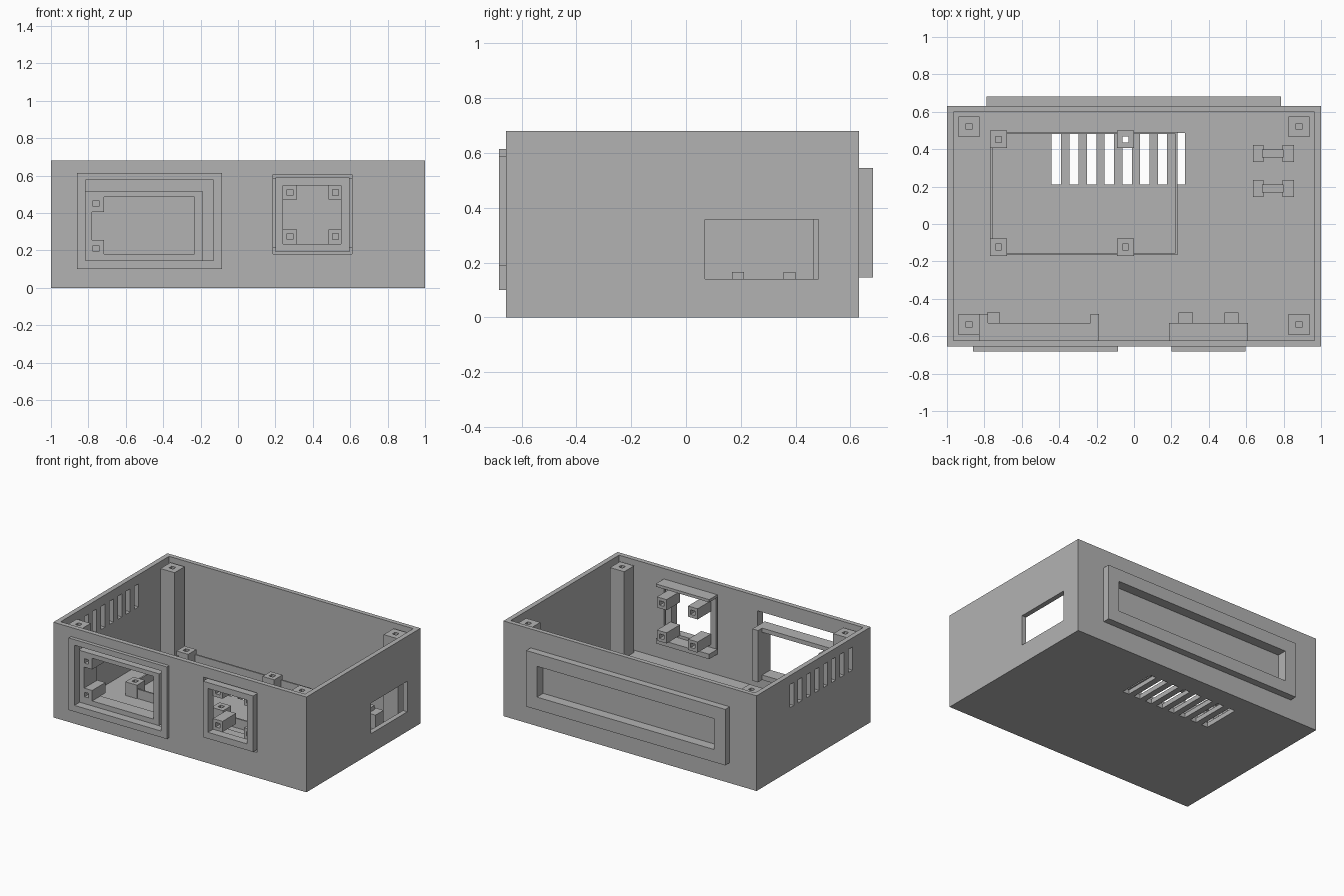
import bpy
import bmesh
from mathutils import Vector

start = bpy.data.objects.get("Cube")
if start:
    bpy.data.objects.remove(start, do_unlink=True)

grey = bpy.data.materials.new("plain_grey")
grey.use_nodes = True
GREY = (0.45, 0.45, 0.45, 1)
grey.diffuse_color = GREY
grey.node_tree.nodes["Principled BSDF"].inputs["Base Color"].default_value = GREY


def boxes(name, *spans):
    """One object of blocks, each given as (x0, x1, y0, y1, z0, z1)."""
    bm = bmesh.new()
    for x0, x1, y0, y1, z0, z1 in spans:
        lo, hi = Vector((x0, y0, z0)), Vector((x1, y1, z1))
        verts = bmesh.ops.create_cube(bm, size=1)["verts"]
        bmesh.ops.scale(bm, vec=hi - lo, verts=verts)
        bmesh.ops.translate(bm, vec=(lo + hi) / 2, verts=verts)
    mesh = bpy.data.meshes.new(name)
    bm.to_mesh(mesh)
    bm.free()
    mesh.materials.append(grey)
    obj = bpy.data.objects.new(name, mesh)
    bpy.context.collection.objects.link(obj)
    return obj


def cut(obj, *spans):
    """Subtract blocks from an object and bake the result."""
    cutter = boxes("cutter", *spans)
    cutter.hide_render = True
    mod = obj.modifiers.new("cut", "BOOLEAN")
    mod.operation = "DIFFERENCE"
    mod.solver = "EXACT"
    mod.object = cutter
    graph = bpy.context.evaluated_depsgraph_get()
    baked = bpy.data.meshes.new_from_object(obj.evaluated_get(graph))
    obj.modifiers.clear()
    obj.data = baked
    bpy.data.objects.remove(cutter, do_unlink=True)
    return obj


def around(x, y, r, z0, z1):
    """Upright square block centred on x, y."""
    return (x - r, x + r, y - r, y + r, z0, z1)


def facing(x, z, r, y0, y1):
    """Horizontal square block running along y."""
    return (x - r, x + r, y0, y1, z - r, z + r)


FRONT, BACK, TOP = -0.656, 0.632, 0.68
IN_FRONT, IN_BACK, IN_X, FLOOR = -0.622, 0.6, 0.965, 0.033
LIP = 0.682
HOLE = 0.016

# Open case with its windows and vents
case = boxes("case", (-1, 1, FRONT, BACK, 0, TOP))
cut(case, (-IN_X, IN_X, IN_FRONT, IN_BACK, FLOOR, 1))
display_window = (-0.815, -0.13, -0.8, -0.6, 0.145, 0.575)
square_window = (0.188, 0.61, -0.8, -0.6, 0.18, 0.605)
side_window = (0.9, 1.1, 0.07, 0.483, 0.14, 0.358)
back_recess = (-0.7, 0.7, 0.612, 0.8, 0.235, 0.455)
pitch = 0.0945
floor_vents = [(-0.44 + i * pitch, -0.39 + i * pitch, 0.212, 0.487, -0.1, 0.06)
               for i in range(8)]
wall_vents = [(-1.1, -0.9, -0.45 + i * pitch, -0.405 + i * pitch, 0.45, 0.615)
              for i in range(8)]
cut(case, display_window, square_window, side_window, back_recess,
    *floor_vents, *wall_vents)

# Raised surrounds on the outside
back_surround = boxes("back_surround", (-0.788, 0.785, BACK, LIP, 0.145, 0.545))
cut(back_surround, back_recess)
display_surround = boxes("display_surround", (-0.86, -0.085, -LIP, FRONT, 0.1, 0.615))
cut(display_surround, display_window)
square_surround = boxes("square_surround", (0.2, 0.597, -LIP, IN_FRONT, 0.19, 0.59))
cut(square_surround, (0.24, 0.55, -0.8, -0.5, 0.235, 0.548))

# Corner screw posts
for side, sx in (("right", -1), ("left", 1)):
    for end, y in (("front", -0.538), ("back", 0.52)):
        post = boxes(f"{end}_{side}_corner_post",
                     around(sx * 0.882, y, 0.056, FLOOR - 0.005, 0.652))
        cut(post, around(sx * 0.882, y, HOLE, 0.4, 1))

# Board standoffs and the thin rim around the board
for i, (x, y) in enumerate((x, y) for x in (-0.725, -0.045) for y in (-0.124, 0.453)):
    standoff = boxes(f"board_standoff_{i + 1}", around(x, y, 0.046, FLOOR - 0.003, 0.13))
    cut(standoff, around(x, y, HOLE, 0, 1))
board_rim = boxes("board_rim", (-0.767, 0.232, -0.165, 0.493, FLOOR - 0.003, 0.1))
cut(board_rim, (-0.756, 0.221, -0.154, 0.482, 0, 1))

# Connector cradles beside the side window
for i, y in enumerate((0.19, 0.377)):
    boxes(f"connector_cradle_{i + 1}",
          (0.635, 0.692, y - 0.046, y + 0.046, FLOOR - 0.003, 0.135),
          (0.795, 0.855, y - 0.046, y + 0.046, FLOOR - 0.003, 0.135),
          (0.685, 0.8, y - 0.022, y + 0.022, FLOOR - 0.003, 0.165))

# Frame behind the display window
boxes("display_frame_rails",
      (-0.825, -0.187, IN_FRONT, -0.528, 0.485, 0.515),
      (-0.825, -0.187, IN_FRONT, -0.528, 0.145, 0.18))
boxes("display_frame_sides",
      (-0.825, -0.78, IN_FRONT, -0.482, 0.145, 0.515),
      (-0.232, -0.187, IN_FRONT, -0.482, 0.145, 0.515))
for name, z0, z1, hole_z in (("lower", 0.18, 0.255, 0.21), ("upper", 0.405, 0.485, 0.45)):
    pad = boxes(f"{name}_display_pad", (-0.785, -0.717, IN_FRONT, -0.472, z0, z1))
    cut(pad, facing(-0.76, hole_z, HOLE, -0.8, -0.4))

# Rails and screw bosses behind the square window
boxes("square_window_rails",
      (0.188, 0.61, IN_FRONT, -0.53, 0.18, 0.215),
      (0.188, 0.61, IN_FRONT, -0.53, 0.585, 0.605))
for i, (x, z) in enumerate((x, z) for x in (0.277, 0.522) for z in (0.273, 0.51)):
    boss = boxes(f"square_window_boss_{i + 1}", facing(x, z, 0.038, IN_FRONT - 0.002, -0.472))
    cut(boss, facing(x, z, HOLE, -0.8, -0.4))
